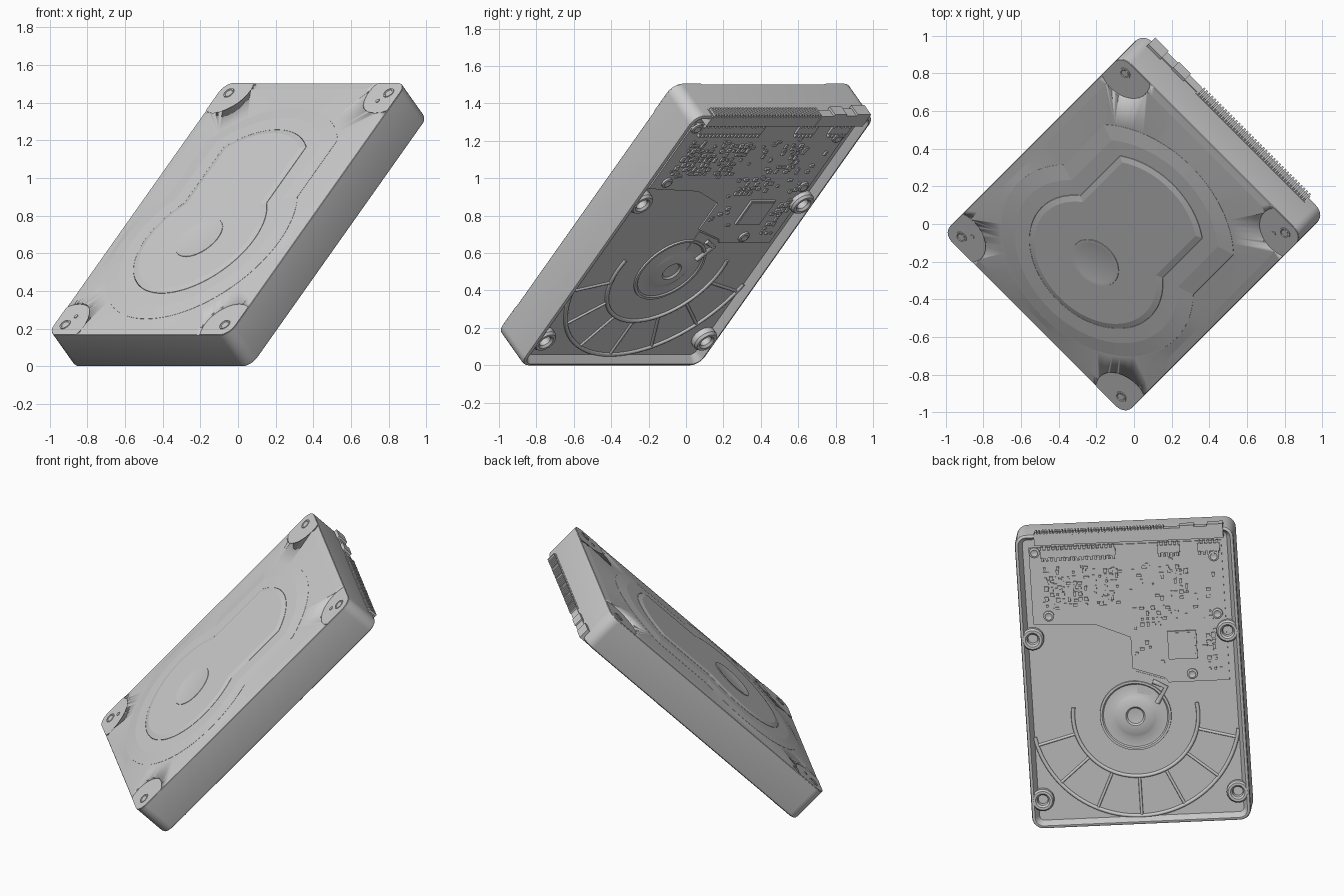
import bpy, bmesh, math, random
from mathutils import Matrix, Vector

if "Cube" in bpy.data.objects:
    bpy.data.objects.remove(bpy.data.objects["Cube"])

random.seed(4)
W, L, T = 0.682, 0.947, 0.123          # half width, half length, half thickness
R2 = math.sqrt(0.5)
# Drive is modelled flat, then tilted 45 degrees and turned 45 degrees
POSE = Matrix(((R2, .5, -.5, 0), (-R2, .5, -.5, 0), (0, R2, R2, .755), (0, 0, 0, 1)))
parts = []


def finish(name, bm, angle=35):
    bmesh.ops.remove_doubles(bm, verts=bm.verts, dist=1e-5)
    bmesh.ops.recalc_face_normals(bm, faces=bm.faces)
    me = bpy.data.meshes.new(name)
    bm.to_mesh(me)
    bm.free()
    ob = bpy.data.objects.new(name, me)
    bpy.context.collection.objects.link(ob)
    bpy.ops.object.select_all(action='DESELECT')
    ob.select_set(True)
    bpy.context.view_layer.objects.active = ob
    bpy.ops.object.shade_smooth_by_angle(angle=math.radians(angle))
    parts.append(ob)
    return ob


def add_loft(bm, rings):
    """Skin a stack of (outline, z) rings and cap both ends."""
    loops = [[bm.verts.new((x, y, z)) for x, y in pts] for pts, z in rings]
    n = len(loops[0])
    for a, b in zip(loops, loops[1:]):
        for i in range(n):
            bm.faces.new((a[i], a[(i + 1) % n], b[(i + 1) % n], b[i]))
    bm.faces.new(loops[0])
    bm.faces.new(loops[-1])


def loft(name, rings, angle=35):
    bm = bmesh.new()
    add_loft(bm, rings)
    return finish(name, bm, angle)


def circle(cx, cy, r, n=32):
    return [(cx + r * math.cos(2 * math.pi * i / n), cy + r * math.sin(2 * math.pi * i / n)) for i in range(n)]


def arc(cx, cy, r, a0, a1, n):
    return [(cx + r * math.cos(math.radians(a0 + (a1 - a0) * i / n)),
             cy + r * math.sin(math.radians(a0 + (a1 - a0) * i / n))) for i in range(n + 1)]


def rounded_rect(w, l, r):
    pts = []
    for k, (sx, sy) in enumerate(((1, 1), (-1, 1), (-1, -1), (1, -1))):
        pts += arc(sx * (w - r), sy * (l - r), r, 90 * k, 90 * k + 90, 8)
    return pts


def box(bm, x0, x1, y0, y1, z0, z1):
    add_loft(bm, [([(x0, y0), (x1, y0), (x1, y1), (x0, y1)], z) for z in (z0, z1)])


def lathe(name, spots, profile, n=32):
    bm = bmesh.new()
    for x, y in spots:
        add_loft(bm, [(circle(x, y, r, n), z) for r, z in profile])
    return finish(name, bm)


def tubes(name, paths, depth, z):
    cu = bpy.data.curves.new(name, 'CURVE')
    cu.dimensions = '3D'
    cu.bevel_depth, cu.bevel_resolution, cu.use_fill_caps = depth, 2, True
    for p in paths:
        s = cu.splines.new('POLY')
        s.points.add(len(p) - 1)
        for q, (x, y) in zip(s.points, p):
            q.co = (x, y, z, 1)
    ob = bpy.data.objects.new(name, cu)
    bpy.context.collection.objects.link(ob)
    parts.append(ob)


# Cast body: rounded block with a shallow tray underneath
FLOOR = -0.077
rr = lambda d: rounded_rect(W - d, L - d, 0.07 - d * .9)
loft("body", [(rr(.045), FLOOR), (rr(.024), -T + .006), (rr(.02), -T), (rr(.014), -T), (rr(.004), -T + .006),
              (rr(0), -T + .02), (rr(0), .118), (rr(.003), .121)])


# Domed cover: disc outline with a narrower head, rising in steps from the rim
HUB = -.255


def cover_outline(off):
    r1, neck, r2 = .41 + off, .31 + off, .434 + off
    a, b = math.degrees(math.acos(neck / r1)), math.degrees(math.acos(neck / r2))
    half = arc(0, HUB, r1, -90, a, 28) + arc(0, .131, r2, b, 90, 16)
    return half + [(-x, y) for x, y in half[-2:0:-1]]


def to_rim(p, inset, r=.07):
    """Push an outline point straight out to the rounded edge of the drive."""
    w, l = W - inset, L - inset
    k = 1 / max(abs(p[0]) / w, abs(p[1]) / l)
    x, y = abs(p[0]) * k, abs(p[1]) * k
    dx, dy = x - (w - r), y - (l - r)
    d = math.hypot(dx, dy)
    if dx > 0 and dy > 0 and d > r:
        x, y = w - r + dx * r / d, l - r + dy * r / d
    return math.copysign(x, p[0]), math.copysign(y, p[1])


base = cover_outline(.18)
field = loft("cover_field", [([to_rim(p, .004) for p in base], .11), ([to_rim(p, .004) for p in base], .121),
                             ([to_rim(p, .05) for p in base], .127), (base, .138)], 3)
cutter = lathe("pad_cutter", [(sx * .6, sy * .87) for sx in (-1, 1) for sy in (-1, 1)], ((.155, .1), (.155, .2)), 64)
cutter.hide_render = True
mod = field.modifiers.new("pad_cut", 'BOOLEAN')
mod.operation, mod.solver, mod.object = 'DIFFERENCE', 'EXACT', cutter
bpy.context.view_layer.objects.active = field
bpy.ops.object.modifier_apply(modifier=mod.name)
parts.remove(cutter)
bpy.data.objects.remove(cutter)

loft("cover_step", [(cover_outline(o), z) for o, z in ((.18, .13), (.178, .139), (.09, .15), (.0, .152), (-.002, .14))], 3)
loft("cover_panel", [(cover_outline(o), z) for o, z in ((.0, .14), (-.002, .153), (-.035, .161), (-.04, .161))], 3)
lathe("cover_hub_disc", [(0, HUB)], ((.145, .157), (.143, .164), (.125, .164), (.115, .162)), 48)

# Corner pads with screws, just proud of the rim
corners = [(sx, sy) for sx in (-1, 1) for sy in (-1, 1)]
bm = bmesh.new()
for sx, sy in corners:
    pad = [(x, y) if x < W - .07 or y < L - .07 else to_rim((x, y), .001)
           for x, y in ((min(x, W - .001), min(y, L - .001)) for x, y in circle(.6, .87, .153, 64))]
    add_loft(bm, [([(sx * x, sy * y) for x, y in pad], z) for z in (.11, T)])
finish("corner_pads", bm)
lathe("cover_screws", [(sx * .6, sy * .87) for sx, sy in corners],
      ((.034, .118), (.032, .127), (.024, .127), (.02, .124), (.01, .124)), 20)
lathe("cover_pins", [(sx * .56, sy * .81) for sx, sy in ((1, 1), (-1, -1))], ((.014, .118), (.012, .127)), 12)

# Underside: mounting bosses, spindle hub, ribs
lathe("mounting_bosses", [(sx * .608, y) for sx in (-1, 1) for y in (.27, -.765)],
      ((.07, FLOOR + .01), (.07, -.11), (.06, -T - .001), (.045, -T - .001), (.034, -.112), (.03, -.08)), 28)
lathe("spindle_hub", [(0, HUB)],
      ((.225, FLOOR + .01), (.222, -.086), (.208, -.086), (.2, -.079), (.14, -.079), (.125, -.086),
       (.07, -.098), (.06, -.098), (.05, -.088), (.02, -.085)), 48)
tubes("rib_arcs", [arc(0, HUB, .39, 170, 370, 40), arc(0, HUB, .645, 190, 350, 48)], .012, FLOOR)
tubes("rib_spokes", [[(c * math.cos(a), HUB + c * math.sin(a)) for c in (.39, .64)]
                     for a in (math.radians(195 + 25 * i) for i in range(7))], .009, FLOOR)
tubes("motor_cable", [[(-.12, -.04), (-.2, -.08), (-.14, -.18)]], .016, FLOOR - .004)
loft("motor_flex", [([(-.02, -.11), (-.1, -.13), (-.2, -.03), (-.02, .03)], z) for z in (FLOOR + .01, -.081)])

# Circuit board
BOARD = -.086
board = [(.6, .85), (.6, .36), (.21, .34), (0, .25), (0, .05), (-.2, -.02), (-.22, -.05), (-.6, -.05), (-.6, .85)]
loft("circuit_board", [(board, FLOOR + .008), (board, BOARD)])
bm = bmesh.new()
box(bm, -.41, -.23, .1, .28, BOARD, BOARD - .012)
box(bm, -.4, -.24, .11, .27, BOARD - .012, BOARD - .015)
finish("main_chip", bm)
lathe("board_screws", [(.565, .82), (.5, .41), (-.55, .38), (-.55, .75), (-.37, 0)],
      ((.034, BOARD + .005), (.033, -.096), (.022, -.1), (.014, -.096)), 20)

# Small board components, some in tidy clusters
bm = bmesh.new()
spots = [(random.uniform(-.55, .54), random.uniform(.08, .74)) for _ in range(150)]
for cx, cy, nx, ny in ((.4, .58, 8, 8), (.15, .6, 5, 7), (-.15, .4, 6, 4), (-.5, .17, 3, 8), (-.3, .6, 4, 6)):
    spots += [(cx + (i - nx / 2) * .035, cy + (j - ny / 2) * .035)
              for i in range(nx) for j in range(ny) if random.random() < .75]
for x, y in spots:
    if y < .45 and x > -.02 or (-.45 < x < -.19 and .06 < y < .32):
        continue
    a, b = random.choice(((.008, .014), (.014, .008), (.007, .007), (.012, .012)))
    box(bm, x - a, x + a, y - b, y + b, BOARD + .002, BOARD - random.uniform(.006, .011))
finish("board_components", bm)

# Solder rows: base plates with two lines of pins
bm = bmesh.new()
for x0, x1 in ((.06, .53), (-.34, -.2), (-.59, -.45)):
    box(bm, x0, x1, .785, .835, BOARD + .002, BOARD - .012)
    n = int((x1 - x0) / .027)
    for i in range(n):
        x = x0 + (i + .5) * (x1 - x0) / n
        for y in (.775, .845):
            box(bm, x - .007, x + .007, y - .012, y + .012, BOARD + .002, BOARD - .016)
finish("solder_rows", bm)

# Edge connectors: long pin strip and stepped power block
bm = bmesh.new()
box(bm, -.26, .56, .875, .95, -.128, -.07)
for i in range(40):
    x = -.25 + i * .0203
    box(bm, x, x + .011, .94, .963, -.131, -.075)
for x0, x1, y1, z1 in ((-.62, -.52, .967, -.06), (-.53, -.43, .955, -.075), (-.44, -.35, .966, -.07), (-.36, -.26, .952, -.08)):
    box(bm, x0, x1, .875, y1, -.131, z1)
finish("edge_connectors", bm)

# Tilt everything into place and rest it on the ground
pts = [POSE @ v.co for ob in parts if ob.type == 'MESH' for v in ob.data.vertices]
lo = [min(p[i] for p in pts) for i in range(3)]
hi = [max(p[i] for p in pts) for i in range(3)]
shift = Vector((-(lo[0] + hi[0]) / 2, -(lo[1] + hi[1]) / 2, -lo[2]))
for ob in parts:
    ob.matrix_world = Matrix.Translation(shift) @ POSE
